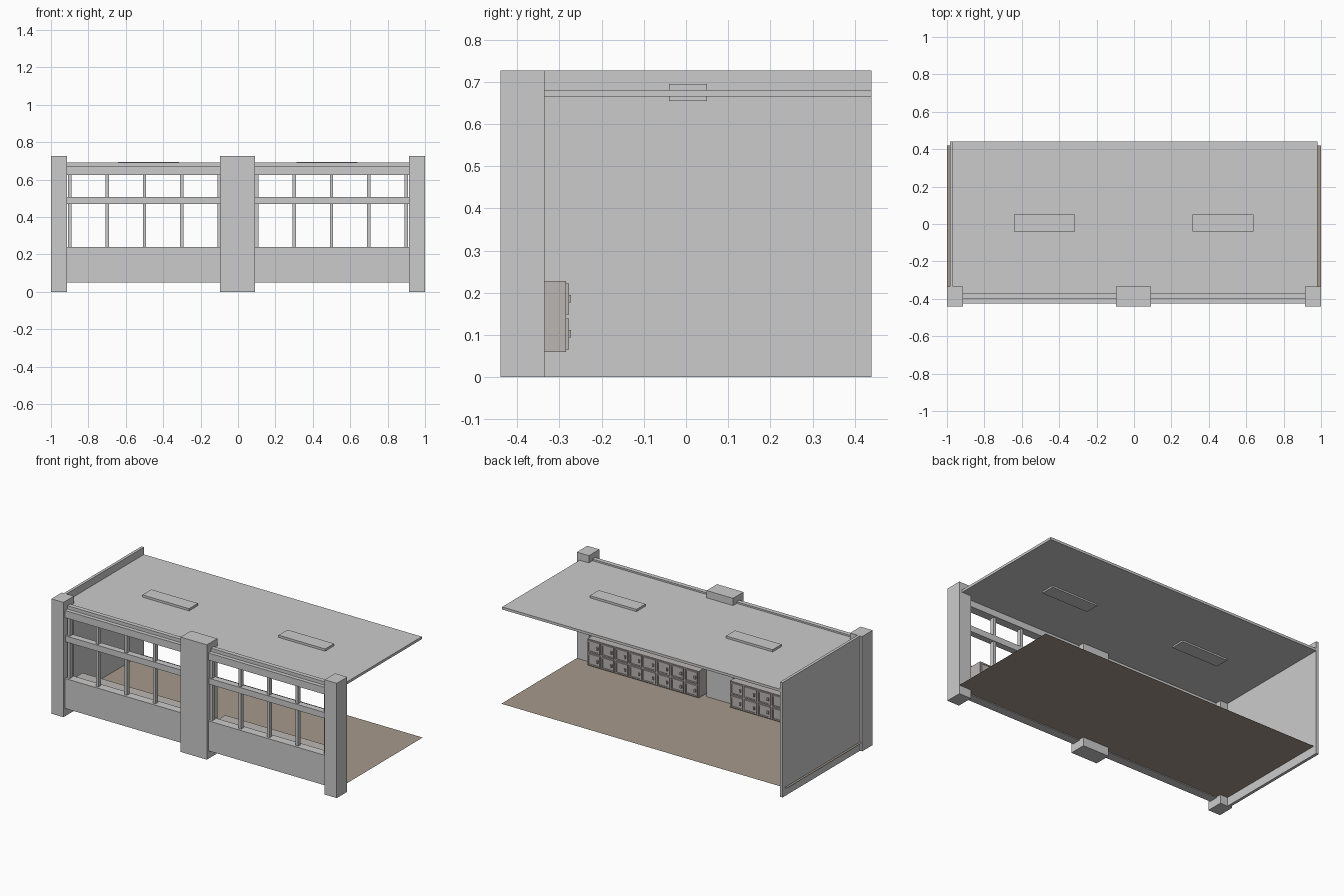
import bpy

if "Cube" in bpy.data.objects:
    bpy.data.objects.remove(bpy.data.objects["Cube"])


def material(name, rgb):
    m = bpy.data.materials.new(name)
    m.diffuse_color = (*rgb, 1)
    m.use_nodes = True
    m.node_tree.nodes["Principled BSDF"].inputs["Base Color"].default_value = m.diffuse_color
    return m


def boxes(name, spans, mat=None):
    """One object made of boxes, each given as (x0, x1, y0, y1, z0, z1)."""
    verts, faces = [], []
    for x0, x1, y0, y1, z0, z1 in spans:
        n = len(verts)
        verts += [(x, y, z) for z in (z0, z1)
                  for x, y in ((x0, y0), (x1, y0), (x1, y1), (x0, y1))]
        quads = [(3, 2, 1, 0), (4, 5, 6, 7)]
        quads += [(i, (i + 1) % 4, (i + 1) % 4 + 4, i + 4) for i in range(4)]
        faces += [tuple(n + i for i in q) for q in quads]
    me = bpy.data.meshes.new(name)
    me.from_pydata(verts, [], faces)
    ob = bpy.data.objects.new(name, me)
    bpy.context.collection.objects.link(ob)
    if mat:
        me.materials.append(mat)
    return ob


brown = material("floor_brown", (0.38, 0.32, 0.26))
locker_grey = material("locker_grey", (0.5, 0.47, 0.45))

# Floor: a single thin sheet
me = bpy.data.meshes.new("floor")
me.from_pydata([(-1, -0.37, 0.055), (1, -0.37, 0.055),
                (1, 0.42, 0.055), (-1, 0.42, 0.055)], [], [(0, 1, 2, 3)])
me.materials.append(brown)
bpy.context.collection.objects.link(bpy.data.objects.new("floor", me))

# Pillars
for name, x0, x1 in (("left_pillar", -1, -0.915), ("centre_pillar", -0.095, 0.09),
                     ("right_pillar", 0.915, 1)):
    boxes(name, [(x0, x1, -0.44, -0.335, 0, 0.727)])

# Left side wall and roof slab
boxes("side_wall", [(-0.985, -0.967, -0.40, 0.44, 0, 0.727)])
boxes("roof", [(-0.967, 0.98, -0.372, 0.44, 0.665, 0.681)])

# Ceiling lights, set through the roof
for side, x0 in (("left", -0.642), ("right", 0.312)):
    boxes(side + "_ceiling_light", [(x0, x0 + 0.327, -0.04, 0.05, 0.655, 0.695)])

# Two window bays and two banks of lockers
for side, x0, x1, lx in (("left", -0.915, -0.095, -0.89), ("right", 0.09, 0.915, 0.11)):
    boxes(side + "_lower_wall", [(x0, x1, -0.425, -0.37, 0.05, 0.24)])
    boxes(side + "_lintel", [(x0, x1, -0.425, -0.372, 0.625, 0.67)])
    boxes(side + "_parapet_cap", [(x0, x1, -0.40, -0.372, 0.67, 0.691)])
    boxes(side + "_transom", [(x0, x1, -0.42, -0.38, 0.47, 0.508)])

    # Upright bars, one every fifth of a unit
    first = -0.9 if side == "left" else 0.1
    bars = []
    for i in range(5):
        c = first + 0.2 * i
        for z0, z1 in ((0.24, 0.47), (0.508, 0.625)):
            bars.append((max(c - 0.009, x0), min(c + 0.009, x1), -0.41, -0.385, z0, z1))
    boxes(side + "_window_bars", bars)

    # Locker carcass with two rows of eight doors, each with a raised rim and latch
    boxes(side + "_locker_body", [(lx, lx + 0.78, -0.37, -0.285, 0.06, 0.228)], locker_grey)
    w = 0.78 / 8
    rims, latches = [], []
    for i in range(8):
        a, b = lx + i * w + 0.006, lx + (i + 1) * w - 0.006
        for z0, z1 in ((0.066, 0.139), (0.149, 0.222)):
            t = 0.008
            rims += [(a, b, -0.285, -0.277, z0, z0 + t), (a, b, -0.285, -0.277, z1 - t, z1),
                     (a, a + t, -0.285, -0.277, z0 + t, z1 - t),
                     (b - t, b, -0.285, -0.277, z0 + t, z1 - t),
                     (a + t, b - t, -0.285, -0.281, z0 + t, z1 - t)]
            zc = (z0 + z1) / 2
            latches.append((a + t + 0.004, a + t + 0.014, -0.281, -0.273, zc - 0.009, zc + 0.009))
    boxes(side + "_locker_doors", rims, locker_grey)
    boxes(side + "_locker_latches", latches, locker_grey)
